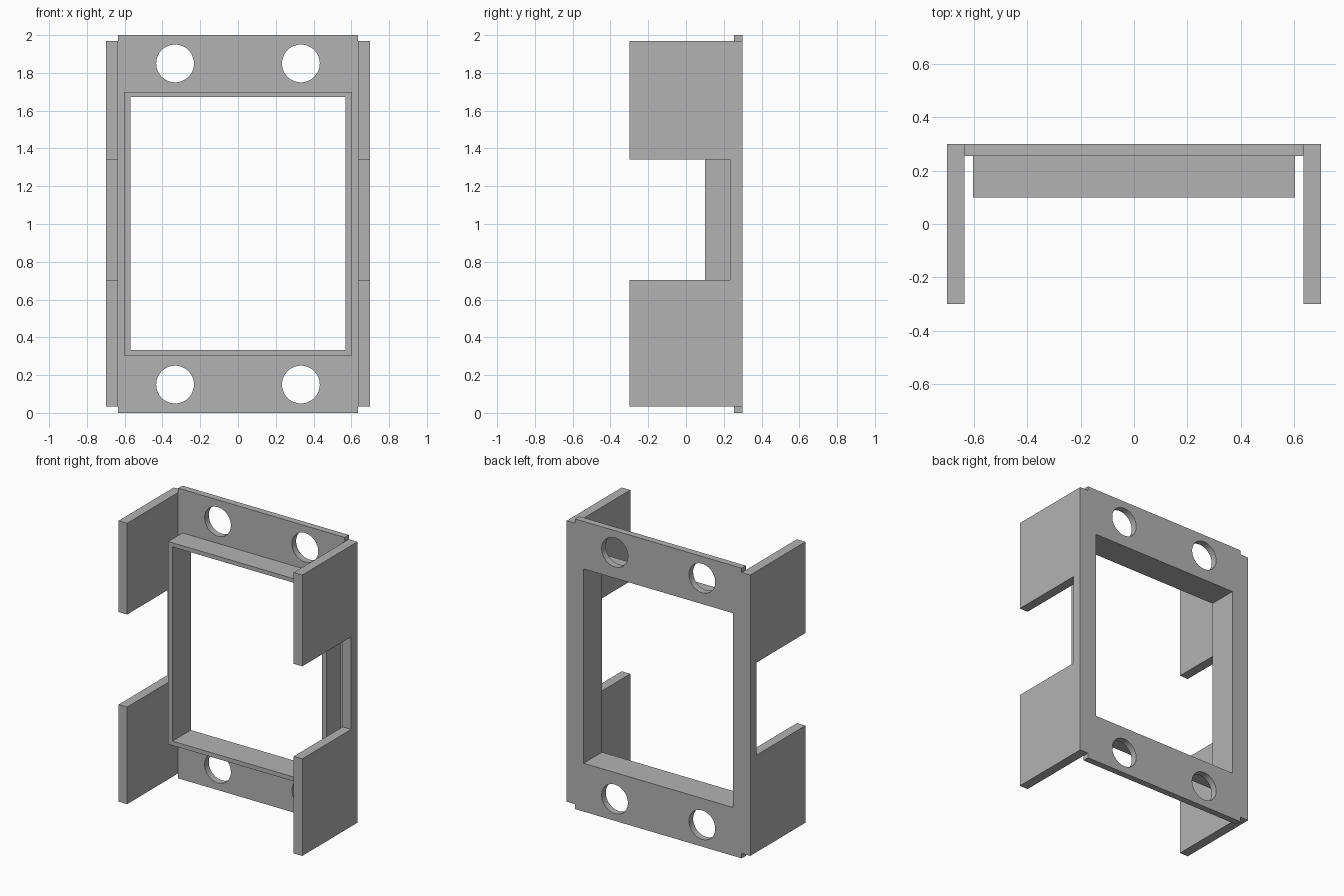
import bpy
import bmesh
from mathutils import Vector

cube = bpy.data.objects.get("Cube")
if cube:
    bpy.data.objects.remove(cube, do_unlink=True)

GREY = (0.45, 0.45, 0.45, 1)
grey = bpy.data.materials.new("plain_grey")
grey.use_nodes = True
grey.diffuse_color = GREY
grey.node_tree.nodes["Principled BSDF"].inputs["Base Color"].default_value = GREY

BACK, PLATE_FRONT, COLLAR_FRONT, PANEL_FRONT = 0.3, 0.255, 0.1, -0.3
PLATE_X, PANEL_X = 0.635, 0.7
OPENING_X, OPENING_Z = 0.57, (0.333, 1.672)
COLLAR_X, COLLAR_Z = 0.603, (0.303, 1.7)


def finish(name, bm):
    bmesh.ops.recalc_face_normals(bm, faces=bm.faces)
    mesh = bpy.data.meshes.new(name)
    bm.to_mesh(mesh)
    bm.free()
    obj = bpy.data.objects.new(name, mesh)
    mesh.materials.append(grey)
    bpy.context.collection.objects.link(obj)
    return obj


def prism(name, points, offset):
    """Extrude a flat outline along an offset."""
    bm = bmesh.new()
    face = bm.faces.new([bm.verts.new(p) for p in points])
    out = bmesh.ops.extrude_face_region(bm, geom=[face])["geom"]
    moved = [v for v in out if isinstance(v, bmesh.types.BMVert)]
    bmesh.ops.translate(bm, verts=moved, vec=Vector(offset))
    return finish(name, bm)


def box(name, half_x, z_range, y0, y1):
    z0, z1 = z_range
    outline = [(-half_x, y0, z0), (half_x, y0, z0), (half_x, y0, z1), (-half_x, y0, z1)]
    return prism(name, outline, (0, y1 - y0, 0))


def hole_cutter(x, z):
    bpy.ops.mesh.primitive_cylinder_add(
        vertices=64, radius=0.1, depth=0.3, location=(x, BACK, z), rotation=(1.570796, 0, 0))
    return bpy.context.object


def cut(target, cutters):
    bpy.context.view_layer.objects.active = target
    for cutter in cutters:
        mod = target.modifiers.new("cut", "BOOLEAN")
        mod.operation, mod.solver, mod.object = "DIFFERENCE", "EXACT", cutter
        bpy.ops.object.modifier_apply(modifier=mod.name)
        bpy.data.objects.remove(cutter, do_unlink=True)


def opening_cutter():
    return box("opening_cutter", OPENING_X, OPENING_Z, -0.2, 0.5)


# Back plate with window and four round holes
plate = box("back_plate", PLATE_X, (0, 2), PLATE_FRONT, BACK)
holes = [hole_cutter(x, z) for x in (-0.333, 0.333) for z in (0.15, 1.85)]
cut(plate, [opening_cutter()] + holes)
bpy.ops.object.select_all(action="DESELECT")
plate.select_set(True)
bpy.context.view_layer.objects.active = plate
bpy.ops.object.shade_smooth_by_angle()

# Raised collar around the window
collar = box("window_collar", COLLAR_X, COLLAR_Z, COLLAR_FRONT, PLATE_FRONT)
cut(collar, [opening_cutter()])

# Notched side panels, each with an upper and a lower wing
profile = [(PANEL_FRONT, 0.034), (BACK, 0.034), (BACK, 1.97), (PANEL_FRONT, 1.97),
           (PANEL_FRONT, 1.341), (0.233, 1.341), (0.233, 0.703), (PANEL_FRONT, 0.703)]
for name, side in (("left_side_panel", 1), ("right_side_panel", -1)):
    prism(name, [(side * PLATE_X, y, z) for y, z in profile],
          (side * (PANEL_X - PLATE_X), 0, 0))
